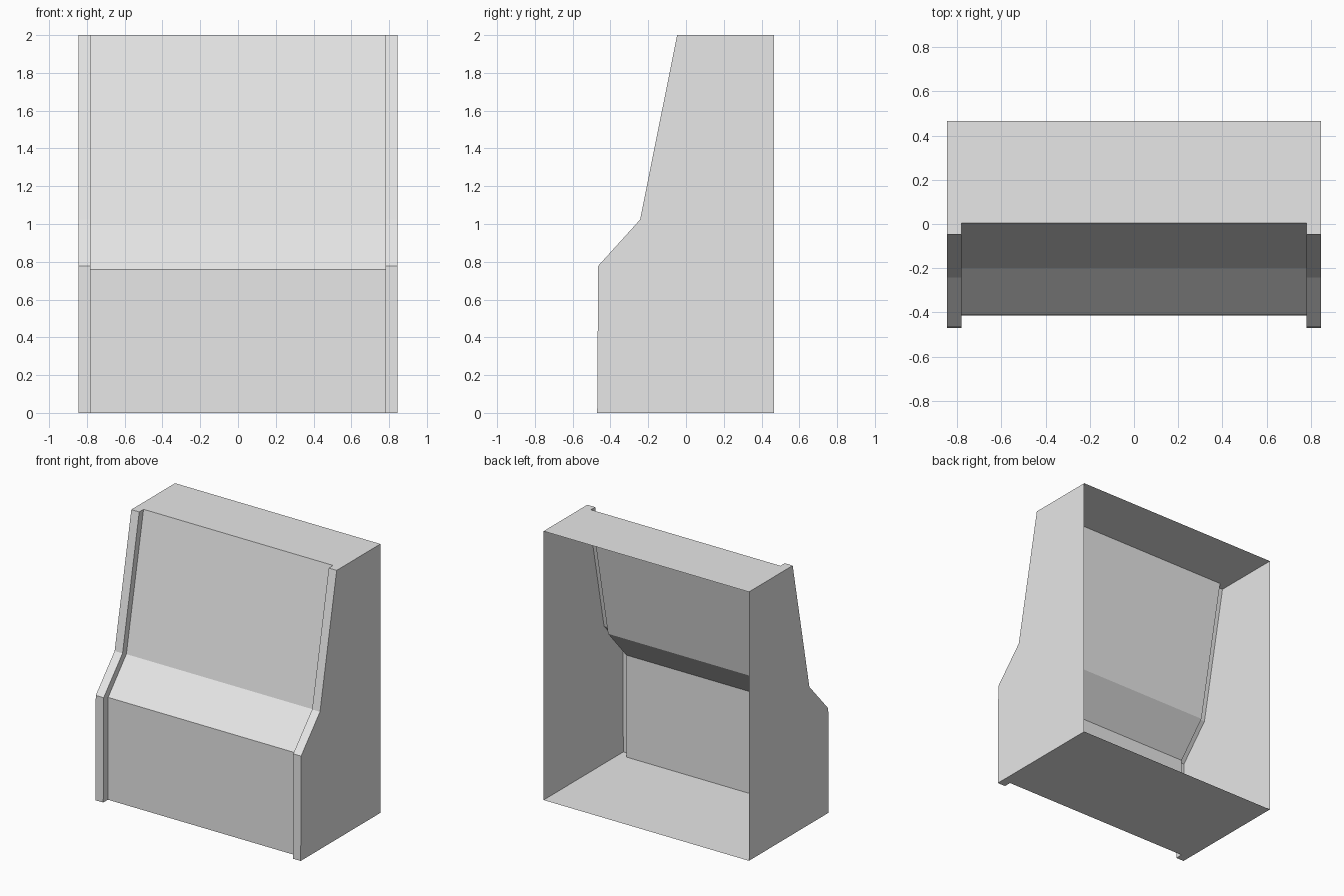
import bpy
import bmesh

cube = bpy.data.objects.get("Cube")
if cube:
    bpy.data.objects.remove(cube, do_unlink=True)

grey = bpy.data.materials.new("light grey")
grey.use_nodes = True
colour = (0.8, 0.8, 0.8, 1)
grey.diffuse_color = colour
grey.node_tree.nodes["Principled BSDF"].inputs["Base Color"].default_value = colour

HALF = 0.845      # outer half width
OPENING = 0.78    # half width of the recessed front
BACK = 0.467
HEIGHT = 2.0

# Front edge of the side walls and of the recessed front, as (y, z) from the floor up
outer = [(-0.47, 0), (-0.465, 0.778), (-0.243, 1.023), (-0.047, HEIGHT)]
inner = [(-0.415, 0), (-0.412, 0.76), (-0.198, 1.0), (0.004, HEIGHT)]


def rail(x, profile):
    return [(x, y, z) for y, z in profile]


def ribbon(a, b):
    """Quads joining two rails."""
    return [(a[i], b[i], b[i + 1], a[i + 1]) for i in range(len(a) - 1)]


def sheet(name, faces, mirror=False):
    """Thin open surface made from polygons, optionally mirrored across x."""
    bm = bmesh.new()
    for points in faces:
        bm.faces.new([bm.verts.new(p) for p in points])
    bmesh.ops.remove_doubles(bm, verts=bm.verts, dist=0.0001)
    mesh = bpy.data.meshes.new(name)
    bm.to_mesh(mesh)
    bm.free()
    mesh.materials.append(grey)
    obj = bpy.data.objects.new(name, mesh)
    bpy.context.collection.objects.link(obj)
    if mirror:
        obj.modifiers.new("Mirror", "MIRROR").use_axis[0] = True
    return obj


def deck(z, front, recess):
    """Horizontal outline, notched where the front is recessed."""
    return [(-HALF, front, z), (-OPENING, front, z), (-OPENING, recess, z),
            (OPENING, recess, z), (OPENING, front, z), (HALF, front, z),
            (HALF, BACK, z), (-HALF, BACK, z)]


# Side walls with their front rims and the returns to the recessed front
wall = rail(HALF, outer + [(BACK, HEIGHT), (BACK, 0)])
sheet("side_walls", [wall[::-1]], mirror=True)
sheet("front_rims", ribbon(rail(OPENING, outer), rail(HALF, outer)), mirror=True)
sheet("rim_returns", ribbon(rail(OPENING, inner), rail(OPENING, outer)), mirror=True)

# Recessed front: lower panel, sloping ledge and leaning upper panel
sheet("front_panel", ribbon(rail(-OPENING, inner), rail(OPENING, inner)))

# Top and floor; the back stays open
sheet("top_panel", [deck(HEIGHT, outer[-1][0], inner[-1][0])])
sheet("floor_panel", [deck(0, outer[0][0], inner[0][0])[::-1]])
